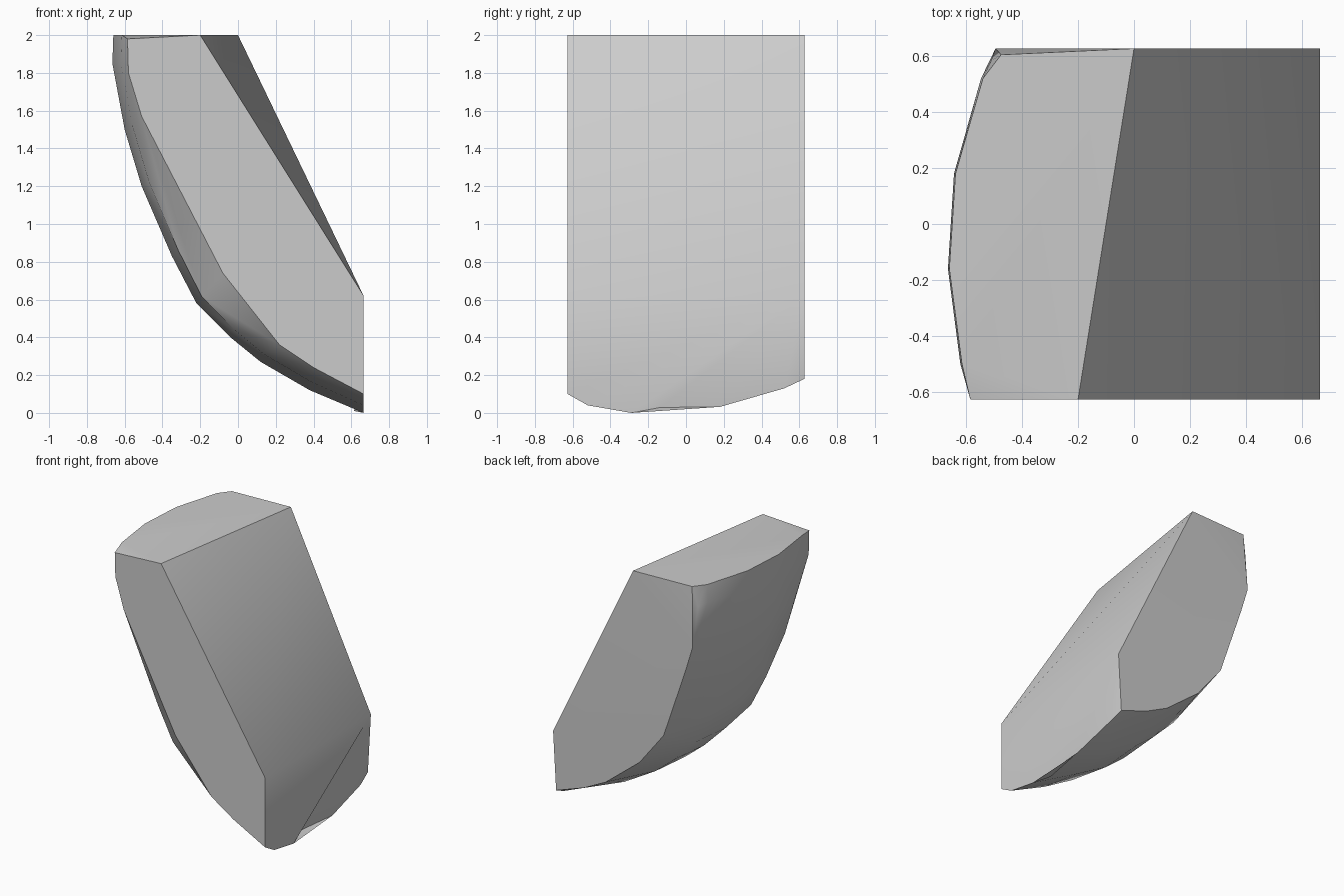
import bpy, bmesh
from math import sin, cos, pi, radians
from mathutils import Vector

if "Cube" in bpy.data.objects:
    bpy.data.objects.remove(bpy.data.objects["Cube"], do_unlink=True)

# Side profiles (x, z), running from the top edge down to the bottom edge
ridge = [(-.66, 2), (-.665, 1.85), (-.6, 1.5), (-.51, 1.2), (-.35, .83),
         (-.22, .58), (-.04, .4), (.12, .27), (.38, .12), (.664, .01)]
front = [(-.585, 1.98), (-.58, 1.8), (-.51, 1.57), (-.08, .74),
         (.22, .36), (.4, .24), (.665, .1), (.665, .62), (-.2, 2)]
back = [(-.495, 1.56), (-.437, 1.37), (-.345, 1.14), (-.253, .83), (-.053, .575),
        (.23, .35), (.41, .26), (.64, .18), (.665, .62), (0, 2)]


def section(profile, y):
    return [Vector((x, y, z)) for x, z in profile]


def inset_ridge(depth, end_x):
    """Pull the ridge inward, turning from sideways at the top to upward below."""
    out = []
    for i, (x, z) in enumerate(ridge):
        a = i / (len(ridge) - 1) * pi / 2
        out.append((x + depth * cos(a), min(2, z + depth * sin(a))))
    out[-1] = (end_x, out[-1][1])
    return out


# Cross-sections through the depth of the body
points = section(front, -.627) + section(back, .627) + section(ridge, -.16)
points += section(inset_ridge(.045, .665)[:-1], -.5)
points += section(inset_ridge(.022, .66), .18)
points += section(inset_ridge(.12, .655), .52)
points += [Vector((.665, -.52, .04)), Vector((.665, -.29, 0)),
           Vector((-.475, .605, 2)), Vector((-.51, .585, 1.85))]

# Wrap the sections in one faceted skin
bm = bmesh.new()
for p in points:
    bm.verts.new(p)
hull = bmesh.ops.convex_hull(bm, input=bm.verts[:])
loose = [v for v in bm.verts if not v.link_faces]
bmesh.ops.delete(bm, geom=loose, context='VERTS')

# Small dent in the lower right edge
notch = Vector((.664, -.16, .01))
for v in bm.verts:
    if (v.co - notch).length < .001:
        v.co.x = .615
bmesh.ops.dissolve_limit(bm, angle_limit=radians(.5), verts=bm.verts[:], edges=bm.edges[:])
bmesh.ops.recalc_face_normals(bm, faces=bm.faces[:])

mesh = bpy.data.meshes.new("curved_block")
bm.to_mesh(mesh)
bm.free()
block = bpy.data.objects.new("curved_block", mesh)
bpy.context.collection.objects.link(block)

# Plain grey material
grey = bpy.data.materials.new("plain_grey")
grey.use_nodes = True
colour = (.6, .6, .6, 1)
grey.diffuse_color = colour
grey.node_tree.nodes["Principled BSDF"].inputs["Base Color"].default_value = colour
mesh.materials.append(grey)

# Smooth the curved side, keep the corners crisp
bpy.ops.object.select_all(action='DESELECT')
block.select_set(True)
bpy.context.view_layer.objects.active = block
bpy.ops.object.shade_smooth_by_angle(angle=radians(30))
